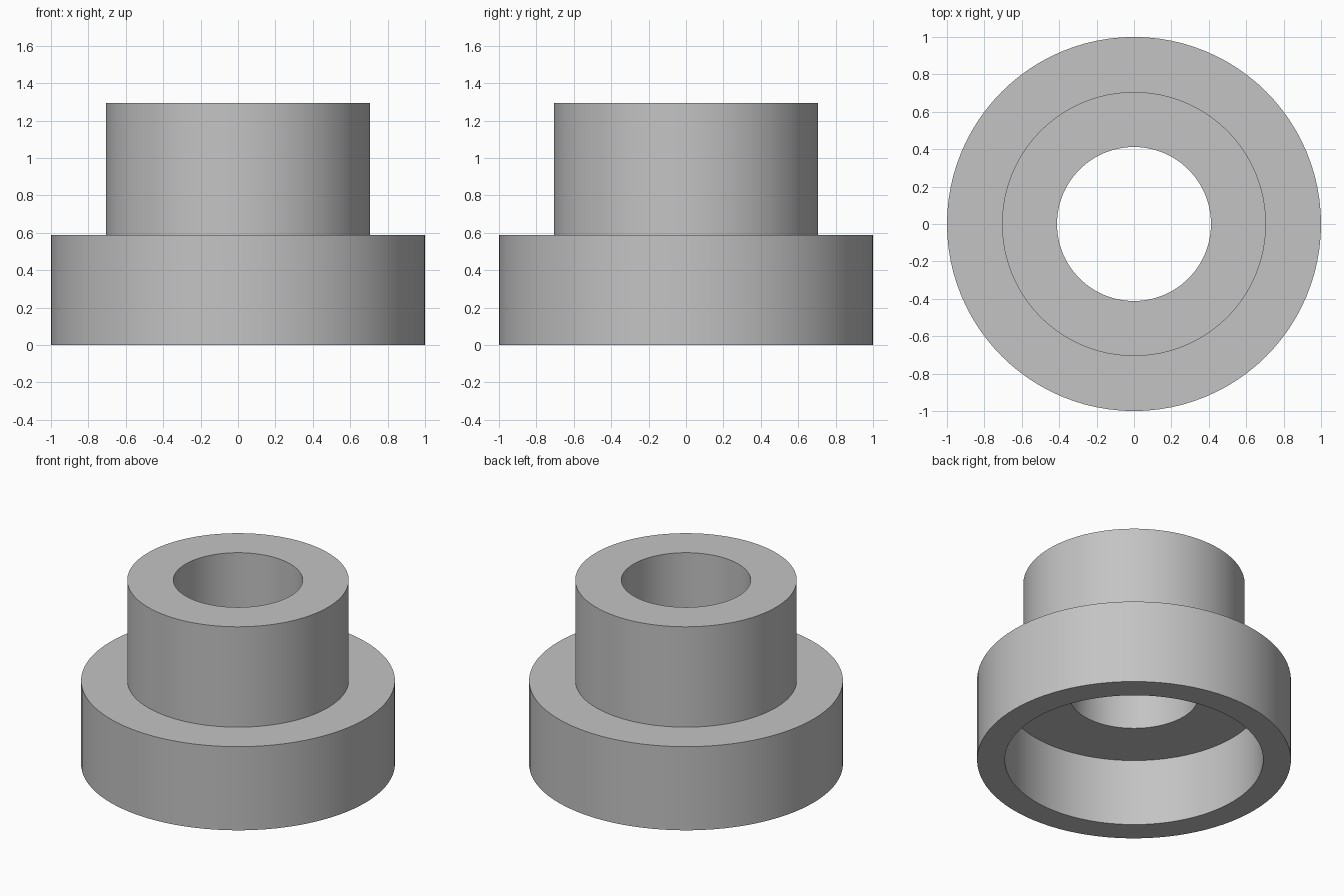
import bpy
import bmesh
import math

cube = bpy.data.objects.get("Cube")
if cube:
    bpy.data.objects.remove(cube, do_unlink=True)

# Plain grey metal
metal = bpy.data.materials.new("grey_metal")
metal.use_nodes = True
grey = (0.55, 0.55, 0.55, 1)
metal.diffuse_color = grey
metal.node_tree.nodes["Principled BSDF"].inputs["Base Color"].default_value = grey

# Main dimensions; the flange radius is 1
unit = 1 / 17
flange_r, hub_r, recess_r, bore_r = (n * unit for n in (17, 12, 14, 7))
recess_z, flange_z, hub_z = (n * unit for n in (8, 10, 22))

# Closed cross-section: recess, flange, hub, through bore
profile = [
    (recess_r, 0), (flange_r, 0), (flange_r, flange_z), (hub_r, flange_z),
    (hub_r, hub_z), (bore_r, hub_z), (bore_r, recess_z), (recess_r, recess_z),
]

# Revolve the section around z
bm = bmesh.new()
verts = [bm.verts.new((r, 0, z)) for r, z in profile]
edges = [bm.edges.new((a, b)) for a, b in zip(verts, verts[1:] + verts[:1])]
bmesh.ops.spin(bm, geom=verts + edges, cent=(0, 0, 0), axis=(0, 0, 1),
               angle=math.tau, steps=96, use_merge=True)
bmesh.ops.remove_doubles(bm, verts=bm.verts, dist=0.0001)
bmesh.ops.recalc_face_normals(bm, faces=bm.faces)
mesh = bpy.data.meshes.new("flanged_bushing")
bm.to_mesh(mesh)
bm.free()
mesh.materials.append(metal)

bushing = bpy.data.objects.new("flanged_bushing", mesh)
bpy.context.collection.objects.link(bushing)

# Smooth walls with sharp rims
bpy.ops.object.select_all(action="DESELECT")
bushing.select_set(True)
bpy.context.view_layer.objects.active = bushing
bpy.ops.object.shade_smooth_by_angle(angle=math.radians(30))
